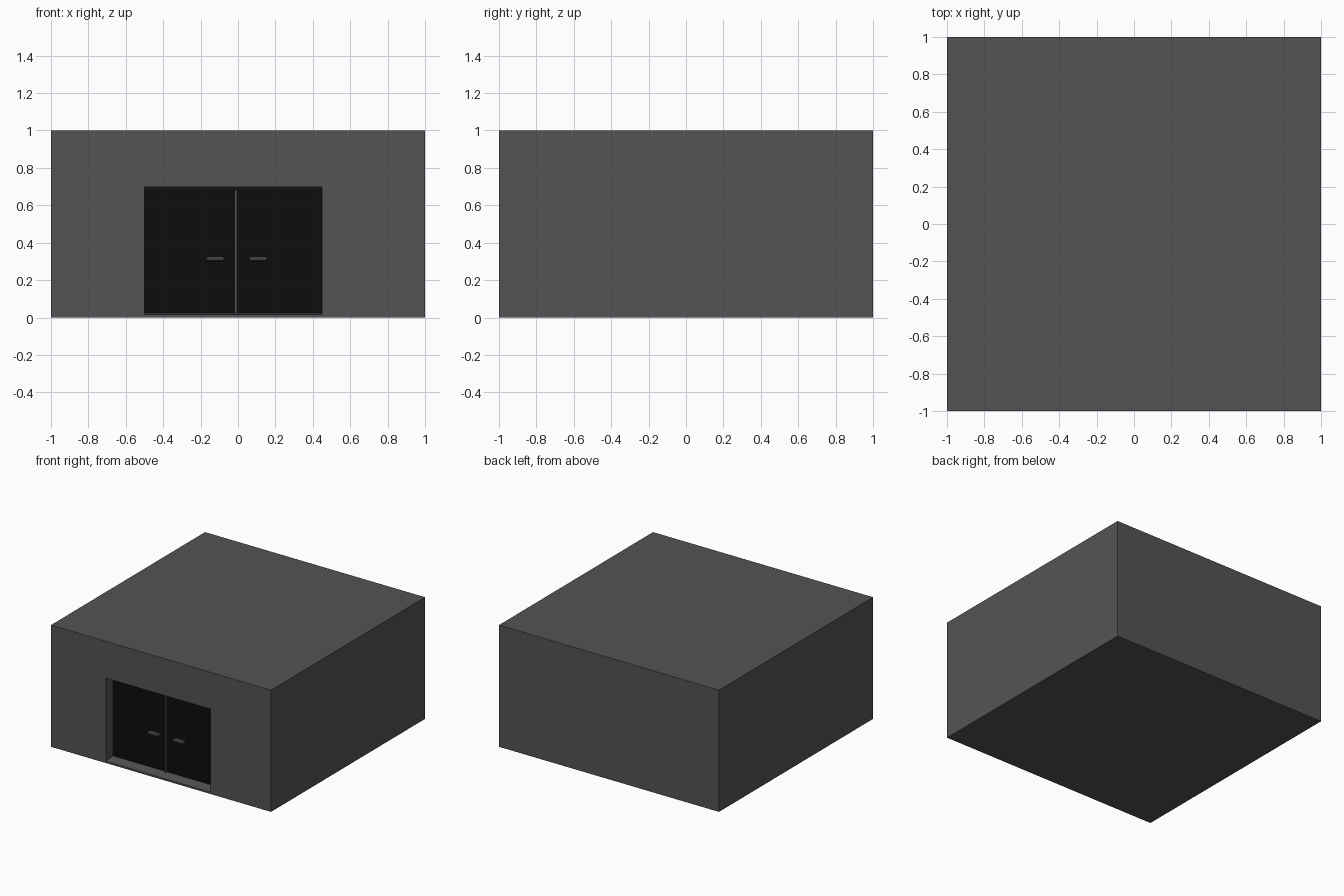
import bpy, bmesh
from mathutils import Vector

if "Cube" in bpy.data.objects:
    bpy.data.objects.remove(bpy.data.objects["Cube"])


def material(name, value):
    m = bpy.data.materials.new(name)
    m.diffuse_color = (value, value, value, 1)
    m.use_nodes = True
    m.node_tree.nodes["Principled BSDF"].inputs["Base Color"].default_value = m.diffuse_color
    return m


grey = material("wall grey", 0.088)
black = material("door black", 0.004)

X0, X1, Z0, Z1 = -0.5, 0.45, 0.015, 0.698   # doorway opening
DOOR_Y = -0.91
DZ0, DZ1 = 0.025, 0.682                     # doors at the back of the recess


def finish(bm, name, mats):
    bmesh.ops.recalc_face_normals(bm, faces=bm.faces)
    me = bpy.data.meshes.new(name)
    bm.to_mesh(me)
    bm.free()
    ob = bpy.data.objects.new(name, me)
    bpy.context.collection.objects.link(ob)
    for m in mats:
        me.materials.append(m)
    return ob


def box_bm(lo, hi):
    bm = bmesh.new()
    bmesh.ops.create_cube(bm, size=1)
    lo, hi = Vector(lo), Vector(hi)
    for v in bm.verts:
        v.co = (lo + hi) / 2 + v.co * (hi - lo)
    return bm


# building block with a recessed doorway cut into the front
bm = box_bm((-1, -1, 0), (1, 1, 1))
for co, no in (((X0, 0, 0), (1, 0, 0)), ((X1, 0, 0), (1, 0, 0)),
               ((0, 0, Z0), (0, 0, 1)), ((0, 0, Z1), (0, 0, 1))):
    bmesh.ops.bisect_plane(bm, geom=bm.verts[:] + bm.edges[:] + bm.faces[:],
                           plane_co=co, plane_no=no)
door = None
for f in bm.faces:
    c = f.calc_center_median()
    if c.y < -0.99 and X0 < c.x < X1 and Z0 < c.z < Z1:
        door = f
door = bmesh.ops.extrude_discrete_faces(bm, faces=[door])["faces"][0]
rim = [v.co.copy() for v in door.verts]
# separate door panel, then bridge it to the opening with sloped jambs
for v in door.verts:
    v.co.y = DOOR_Y
    v.co.z = DZ0 if v.co.z < 0.3 else DZ1
door.material_index = 1
bmesh.ops.remove_doubles(bm, verts=bm.verts, dist=1e-5)
has_jambs = all(len(e.link_faces) == 2 for e in door.edges)
if not has_jambs:
    inner = list(door.verts)
    outer = [min(bm.verts, key=lambda v: (v.co - r).length) for r in rim]
    for i in range(4):
        j = (i + 1) % 4
        bm.faces.new((outer[i], outer[j], inner[j], inner[i]))
finish(bm, "building", (grey, black))

# bar between the two doors
finish(box_bm((-0.018, -0.93, DZ0), (-0.006, DOOR_Y, DZ1)), "door_divider", (grey,))

# door handles, bevelled along their edges
for side, x in (("left", -0.12), ("right", 0.108)):
    bm = box_bm((x - 0.05, -0.94, 0.301), (x + 0.05, DOOR_Y, 0.325))
    bmesh.ops.bevel(bm, geom=[e for e in bm.edges if all(v.co.y < -0.93 for v in e.verts)
                              or abs(e.verts[0].co.y - e.verts[1].co.y) > 0.01],
                    offset=0.007, segments=1, affect='EDGES')
    finish(bm, side + "_handle", (grey,))
